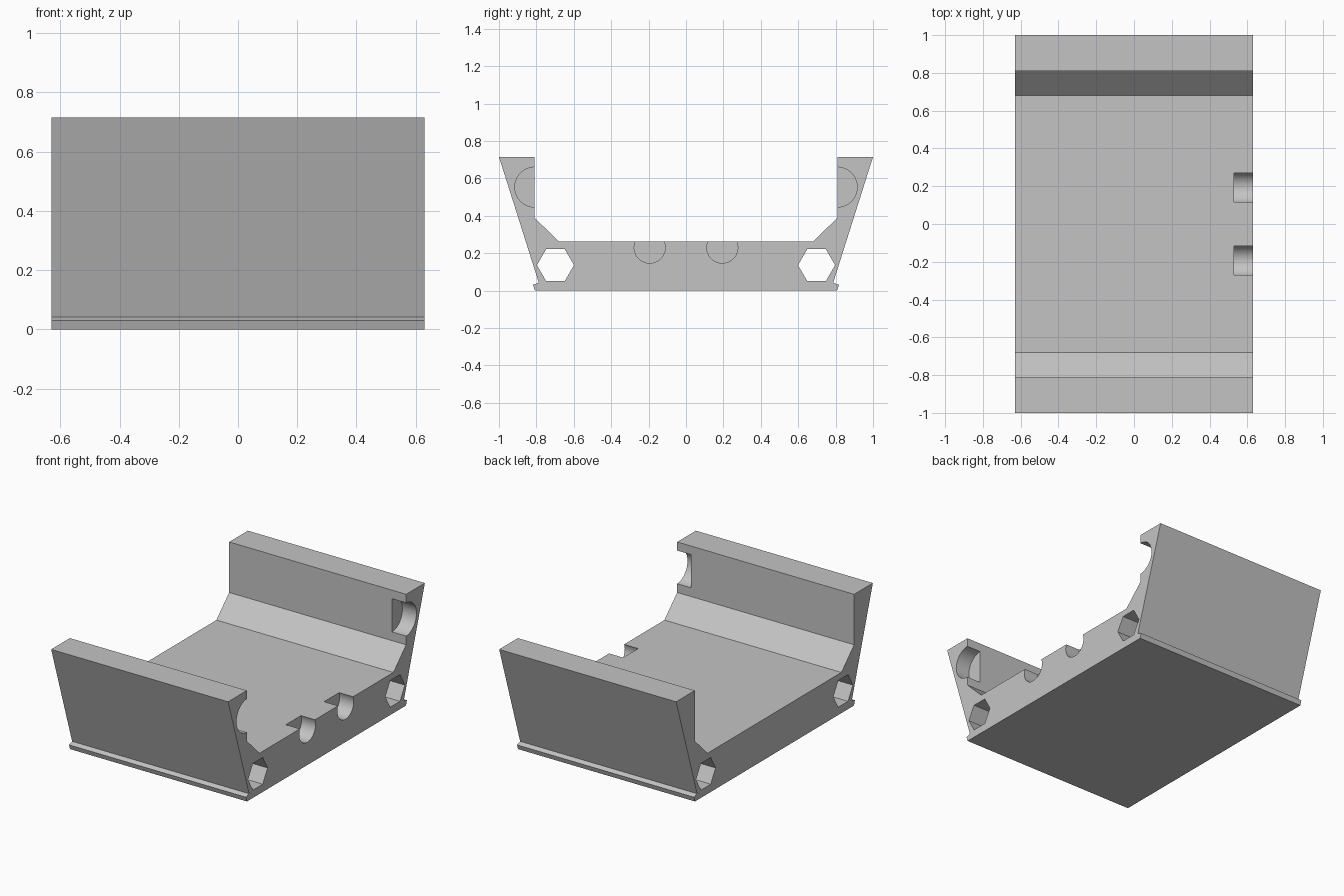
import bpy
import bmesh
from math import cos, sin, tau

HALF_X = 0.63      # half the length of the extrusion
POCKET = 0.10      # depth of the round pockets

cube = bpy.data.objects.get("Cube")
if cube:
    bpy.data.objects.remove(cube, do_unlink=True)

grey = bpy.data.materials.new("plain_grey")
grey.use_nodes = True
grey.diffuse_color = (0.55, 0.55, 0.55, 1)
grey.node_tree.nodes["Principled BSDF"].inputs["Base Color"].default_value = grey.diffuse_color


def prism(name, outline, x0, x1):
    """Extrude a (y, z) outline along x."""
    bm = bmesh.new()
    face = bm.faces.new([bm.verts.new((x0, y, z)) for y, z in outline])
    side = bmesh.ops.extrude_face_region(bm, geom=[face])["geom"]
    bmesh.ops.translate(bm, vec=(x1 - x0, 0, 0),
                        verts=[v for v in side if isinstance(v, bmesh.types.BMVert)])
    bmesh.ops.recalc_face_normals(bm, faces=bm.faces)
    mesh = bpy.data.meshes.new(name)
    bm.to_mesh(mesh)
    bm.free()
    mesh.materials.append(grey)
    obj = bpy.data.objects.new(name, mesh)
    bpy.context.collection.objects.link(obj)
    return obj


def ring(y, z, radius, sides):
    return [(y + radius * cos(tau * i / sides), z + radius * sin(tau * i / sides))
            for i in range(sides)]


# Cradle: half of the cross-section, mirrored, with a lip along each bottom edge
half = [(0.808, 0), (0.818, 0.031), (0.787, 0.042), (1.0, 0.715),
        (0.81, 0.715), (0.81, 0.39), (0.68, 0.262)]
cradle = prism("cradle", half + [(-y, z) for y, z in reversed(half)], -HALF_X, HALF_X)

# Cutters: through hexagonal holes, round floor pockets and round wall pockets
cutters = []
for s in (-1, 1):
    cutters += [
        prism("hex_hole_cutter", ring(s * 0.698, 0.136, 0.099, 6), -1, 1),
        prism("floor_pocket_cutter", ring(s * 0.194, 0.23, 0.083, 64), HALF_X - POCKET, 1),
        prism("wall_pocket_cutter", ring(s * 0.808, 0.553, 0.107, 64), HALF_X - POCKET, 1),
    ]

bpy.ops.object.select_all(action="DESELECT")
bpy.context.view_layer.objects.active = cradle
cradle.select_set(True)
for cutter in cutters:
    cutter.hide_render = True
    mod = cradle.modifiers.new("cut", "BOOLEAN")
    mod.operation = "DIFFERENCE"
    mod.solver = "EXACT"
    mod.object = cutter
    bpy.ops.object.modifier_apply(modifier=mod.name)
    bpy.data.objects.remove(cutter, do_unlink=True)

# Smooth pocket walls, keep all other edges crisp
bpy.ops.object.shade_smooth_by_angle(angle=0.2)
